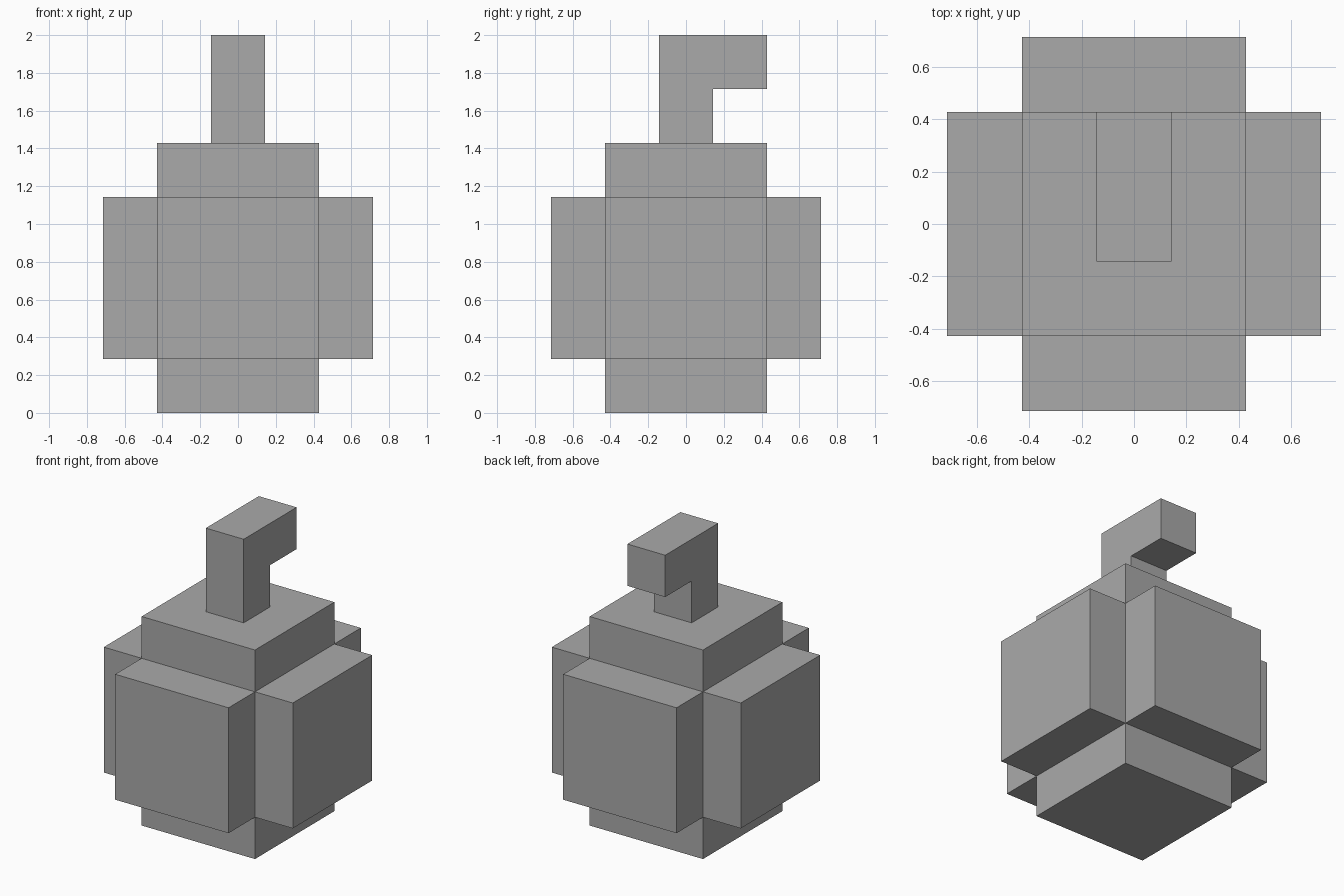
import bpy
import bmesh

U = 2 / 7  # block unit

cube = bpy.data.objects.get("Cube")
if cube:
    bpy.data.objects.remove(cube, do_unlink=True)

grey = bpy.data.materials.new("plain grey")
grey.use_nodes = True
colour = (0.4, 0.4, 0.4, 1)
grey.diffuse_color = colour
grey.node_tree.nodes["Principled BSDF"].inputs["Base Color"].default_value = colour


def finish(bm, name):
    bmesh.ops.recalc_face_normals(bm, faces=bm.faces)
    mesh = bpy.data.meshes.new(name)
    bm.to_mesh(mesh)
    bm.free()
    mesh.materials.append(grey)
    obj = bpy.data.objects.new(name, mesh)
    bpy.context.collection.objects.link(obj)
    return obj


def extrude(bm, face, offset):
    """Extrude one face along its offset and return the new end face."""
    result = bmesh.ops.extrude_face_region(bm, geom=[face])["geom"]
    verts = [g for g in result if isinstance(g, bmesh.types.BMVert)]
    bmesh.ops.translate(bm, verts=verts, vec=offset)
    if face.is_valid:
        bm.faces.remove(face)
    return next(g for g in result if isinstance(g, bmesh.types.BMFace))


# Body: square column in three bands, the middle band pushed out on each side
bm = bmesh.new()
r = 1.5 * U
corners = [(-r, -r), (r, -r), (r, r), (-r, r)]
rings = [[bm.verts.new((x, y, z * U)) for x, y in corners] for z in (0, 1, 4, 5)]
bm.faces.new(rings[0][::-1])
bm.faces.new(rings[-1])
panels = []
for band, (low, high) in enumerate(zip(rings, rings[1:])):
    for i in range(4):
        j = (i + 1) % 4
        face = bm.faces.new((low[i], low[j], high[j], high[i]))
        if band == 1:
            panels.append(face)
bm.normal_update()
for face in panels:
    extrude(bm, face, face.normal * U)
finish(bm, "body")

# Stem: hooked side profile, bent towards the back
bm = bmesh.new()
profile = [(-0.5, 5), (0.5, 5), (0.5, 6), (1.5, 6), (1.5, 7), (-0.5, 7)]
side = bm.faces.new([bm.verts.new((-U / 2, y * U, z * U)) for y, z in profile])
result = bmesh.ops.extrude_face_region(bm, geom=[side])["geom"]
bmesh.ops.translate(bm, vec=(U, 0, 0),
                    verts=[g for g in result if isinstance(g, bmesh.types.BMVert)])
finish(bm, "stem")
